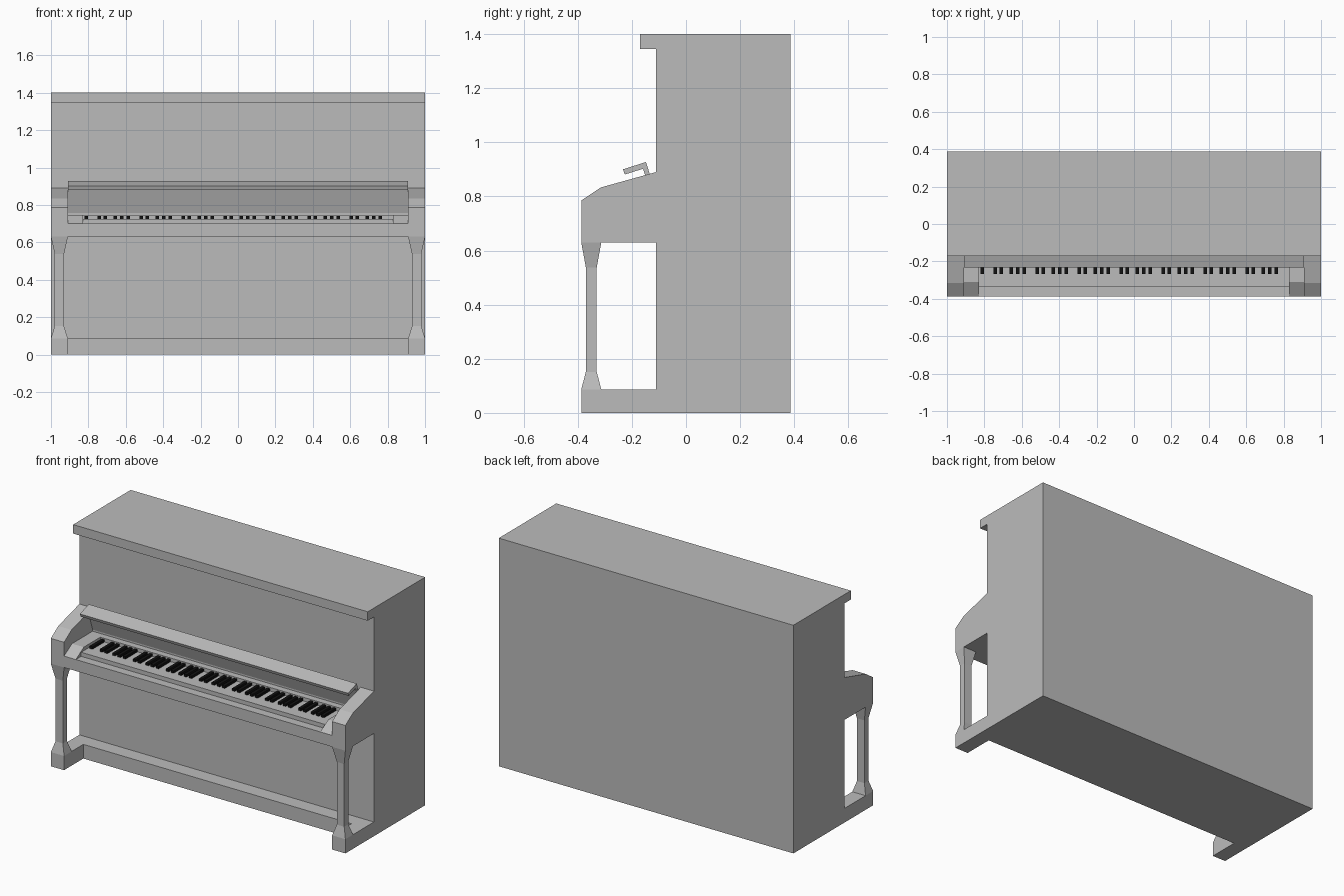
import bpy, bmesh

if "Cube" in bpy.data.objects:
    bpy.data.objects.remove(bpy.data.objects["Cube"])


def material(name, c):
    m = bpy.data.materials.new(name)
    m.diffuse_color = (c, c, c, 1)
    m.use_nodes = True
    m.node_tree.nodes["Principled BSDF"].inputs["Base Color"].default_value = m.diffuse_color
    return m


GREY = material("grey_case", 0.5)
BLACK = material("black_keys", 0.006)


def finish(name, bm, mat):
    bmesh.ops.recalc_face_normals(bm, faces=bm.faces)
    me = bpy.data.meshes.new(name)
    bm.to_mesh(me)
    bm.free()
    me.materials.append(mat)
    ob = bpy.data.objects.new(name, me)
    bpy.context.collection.objects.link(ob)
    return ob


def loft(bm, rings):
    """Skin a list of equal-sized rings and cap both ends."""
    rows = [[bm.verts.new(p) for p in r] for r in rings]
    n = len(rows[0])
    for a, b in zip(rows, rows[1:]):
        for i in range(n):
            j = (i + 1) % n
            bm.faces.new((a[i], a[j], b[j], b[i]))
    bm.faces.new(rows[0])
    bm.faces.new(rows[-1])


def extrude_x(name, profile, x0, x1, mat=GREY):
    """Side profile of (y, z) points extruded along x."""
    bm = bmesh.new()
    loft(bm, [[(x, y, z) for y, z in profile] for x in (x0, x1)])
    return finish(name, bm, mat)


def rect(y0, y1, z0, z1):
    return [(y0, z0), (y1, z0), (y1, z1), (y0, z1)]


F, B, P = -0.387, 0.387, -0.11   # front, back, front panel plane
IN, KEY = 0.91, 0.83             # inner face of cheeks, half key width

# Main case with overhanging lid
extrude_x("case", [(B, 0), (B, 1.4), (-0.17, 1.4), (-0.17, 1.345),
                   (P, 1.345), (P, 0)], -1, 1)

# Bottom plinth, key bed, white keys and rail behind the keys
extrude_x("plinth", rect(-0.20, P, 0, 0.087), -IN, IN)
extrude_x("key_bed", rect(F, P, 0.63, 0.70), -IN, IN)
extrude_x("white_keys", rect(-0.335, P, 0.70, 0.725), -KEY, KEY)
extrude_x("key_rail", rect(-0.15, P, 0.725, 0.747), -KEY, KEY)

# Open fallboard with folded lip
extrude_x("fallboard", [(-0.233, 0.90), (-0.148, 0.927), (-0.09, 0.745),
                        (-0.106, 0.745), (-0.159, 0.902), (-0.226, 0.881)], -IN, IN)

# Cheeks, key blocks, feet and legs on both sides
for side, s in (("left", -1), ("right", 1)):
    extrude_x(side + "_cheek", [(P, 0.63), (F, 0.63), (F, 0.785),
                                (-0.315, 0.833), (P, 0.89)], s * IN, s)
    extrude_x(side + "_key_block", [(P, 0.70), (F, 0.70), (-0.31, 0.747),
                                    (P, 0.747)], s * KEY, s * IN)
    extrude_x(side + "_foot", rect(F, P, 0, 0.087), s * IN, s)
    bm = bmesh.new()
    rings = []
    for z, hx, hy in ((0.087, 0.045, 0.037), (0.152, 0.025, 0.02),
                      (0.537, 0.025, 0.02), (0.63, 0.045, 0.037)):
        rings.append([(s * 0.955 + i * hx, -0.35 + j * hy, z)
                      for i, j in ((-1, -1), (1, -1), (1, 1), (-1, 1))])
    loft(bm, rings)
    finish(side + "_leg", bm, GREY)

# Black keys: one single key, then seven octaves of two and three
centres = [-0.8106]
for octave in range(7):
    centres += [c + octave * 0.2246 for c in (-0.742, -0.709, -0.656, -0.621, -0.586)]
bm = bmesh.new()
for c in centres:
    loft(bm, [[(x, y, z) for y, z in rect(-0.267, -0.15, 0.725, 0.74)]
              for x in (c - 0.0095, c + 0.0095)])
finish("black_keys", bm, BLACK)
